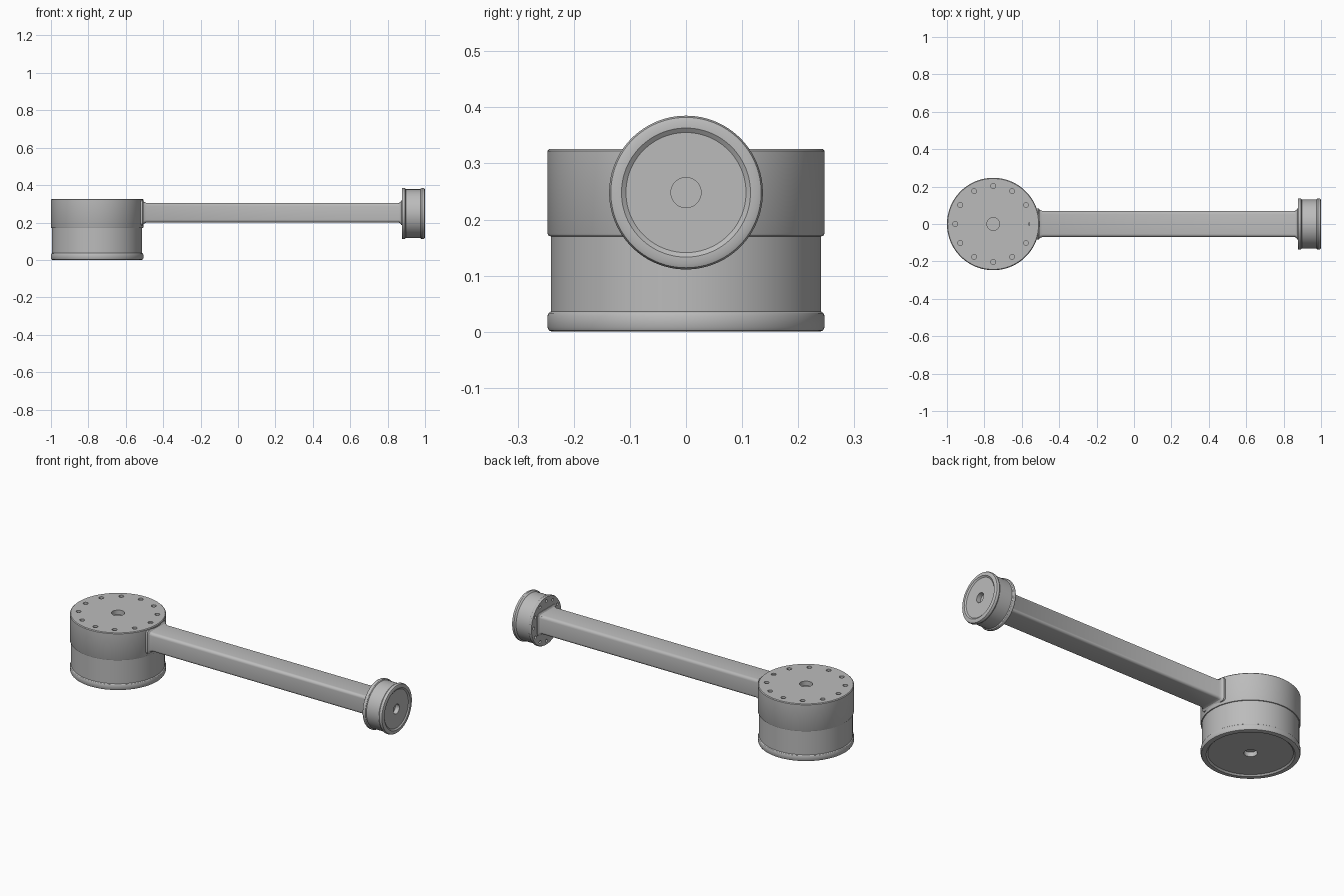
import bpy, bmesh, math
from mathutils import Matrix, Vector

if bpy.data.objects.get("Cube"):
    bpy.data.objects.remove(bpy.data.objects["Cube"])

metal = bpy.data.materials.new("machined_grey")
metal.use_nodes = True
GREY = (0.5, 0.5, 0.5, 1)
metal.diffuse_color = GREY
metal.node_tree.nodes["Principled BSDF"].inputs["Base Color"].default_value = GREY


def add_object(name, bm):
    bmesh.ops.recalc_face_normals(bm, faces=bm.faces)
    mesh = bpy.data.meshes.new(name)
    bm.to_mesh(mesh)
    bm.free()
    mesh.materials.append(metal)
    obj = bpy.data.objects.new(name, mesh)
    bpy.context.collection.objects.link(obj)
    return obj


def lathe(name, profile, sides=96):
    """Closed solid of revolution about z, with flat caps at both ends."""
    bm = bmesh.new()
    rings = [[bm.verts.new((r * math.cos(a), r * math.sin(a), z))
              for a in (math.tau * i / sides for i in range(sides))]
             for r, z in profile]
    for low, high in zip(rings, rings[1:]):
        for i in range(sides):
            j = (i + 1) % sides
            bm.faces.new((low[i], low[j], high[j], high[i]))
    bm.faces.new(rings[0])
    bm.faces.new(rings[-1])
    return add_object(name, bm)


def drill(obj, holes):
    """Cut blind round holes; each hole is x, y, z, radius, half depth."""
    bm = bmesh.new()
    for x, y, z, radius, half in holes:
        bmesh.ops.create_cone(bm, cap_ends=True, segments=24, radius1=radius,
                              radius2=radius, depth=half * 2,
                              matrix=Matrix.Translation((x, y, z)))
    cutter = add_object("hole_cutter", bm)
    cutter.hide_render = True
    mod = obj.modifiers.new("holes", "BOOLEAN")
    mod.operation, mod.solver, mod.object = "DIFFERENCE", "EXACT", cutter
    graph = bpy.context.evaluated_depsgraph_get()
    cut = bpy.data.meshes.new_from_object(obj.evaluated_get(graph))
    obj.modifiers.clear()
    obj.data = cut
    bpy.data.objects.remove(cutter)


def smooth(obj):
    bpy.ops.object.select_all(action="DESELECT")
    obj.select_set(True)
    bpy.context.view_layer.objects.active = obj
    bpy.ops.object.shade_smooth_by_angle(angle=math.radians(30))


def bolted_drum(name, profile, bolt_circle, bolt_radius, bore):
    obj = lathe(name, profile)
    top, low = profile[-1][1], profile[0][1]
    holes = [(bolt_circle * math.cos(a), bolt_circle * math.sin(a), top, bolt_radius, 0.02)
             for a in (math.tau * i / 12 for i in range(12))]
    holes += [(0, 0, top, bore, 0.025), (0, 0, low, bore, 0.025)]
    drill(obj, holes)
    smooth(obj)
    return obj


# Base joint: flanged foot, narrower waist and upper drum
base = bolted_drum("base_joint", [
    (0.212, 0.008), (0.22, 0), (0.238, 0), (0.244, 0.002), (0.247, 0.008),
    (0.247, 0.028), (0.245, 0.033), (0.241, 0.036), (0.241, 0.17),
    (0.245, 0.171), (0.247, 0.175), (0.247, 0.322), (0.243, 0.326)],
    0.203, 0.013, 0.034)
base.location.x = -0.753

# End joint: smaller drum lying on its side, outer face towards +x
end = bolted_drum("end_joint", [
    (0.107, 0.006), (0.115, 0), (0.127, 0), (0.134, 0.003), (0.137, 0.009),
    (0.137, 0.017), (0.134, 0.022), (0.13, 0.025), (0.13, 0.103),
    (0.135, 0.106), (0.137, 0.11), (0.137, 0.119), (0.134, 0.124)],
    0.113, 0.008, 0.027)
end.rotation_euler.y = -math.pi / 2
end.location = (1, 0, 0.248)


# Arm: rounded bar that flares into the joint at both ends
def arm_section(bm, x, grow):
    half_y, half_z, r = 0.07 + grow, 0.053 + grow, 0.016
    ring = []
    for quarter, (sy, sz) in enumerate([(1, 1), (-1, 1), (-1, -1), (1, -1)]):
        for step in range(5):
            a = (quarter + step / 4) * math.pi / 2
            ring.append(bm.verts.new((x, sy * (half_y - r) + r * math.cos(a),
                                      0.252 + sz * (half_z - r) + r * math.sin(a))))
    return ring


bm = bmesh.new()
stations = [(-0.56, 0.014), (-0.51, 0.014), (-0.503, 0.005), (-0.49, 0),
            (0.86, 0), (0.868, 0.004), (0.873, 0.012), (0.882, 0.012)]
rings = [arm_section(bm, x, grow) for x, grow in stations]
for a, b in zip(rings, rings[1:]):
    for i in range(len(a)):
        j = (i + 1) % len(a)
        bm.faces.new((a[i], a[j], b[j], b[i]))
bm.faces.new(rings[0])
bm.faces.new(rings[-1])
smooth(add_object("arm", bm))
